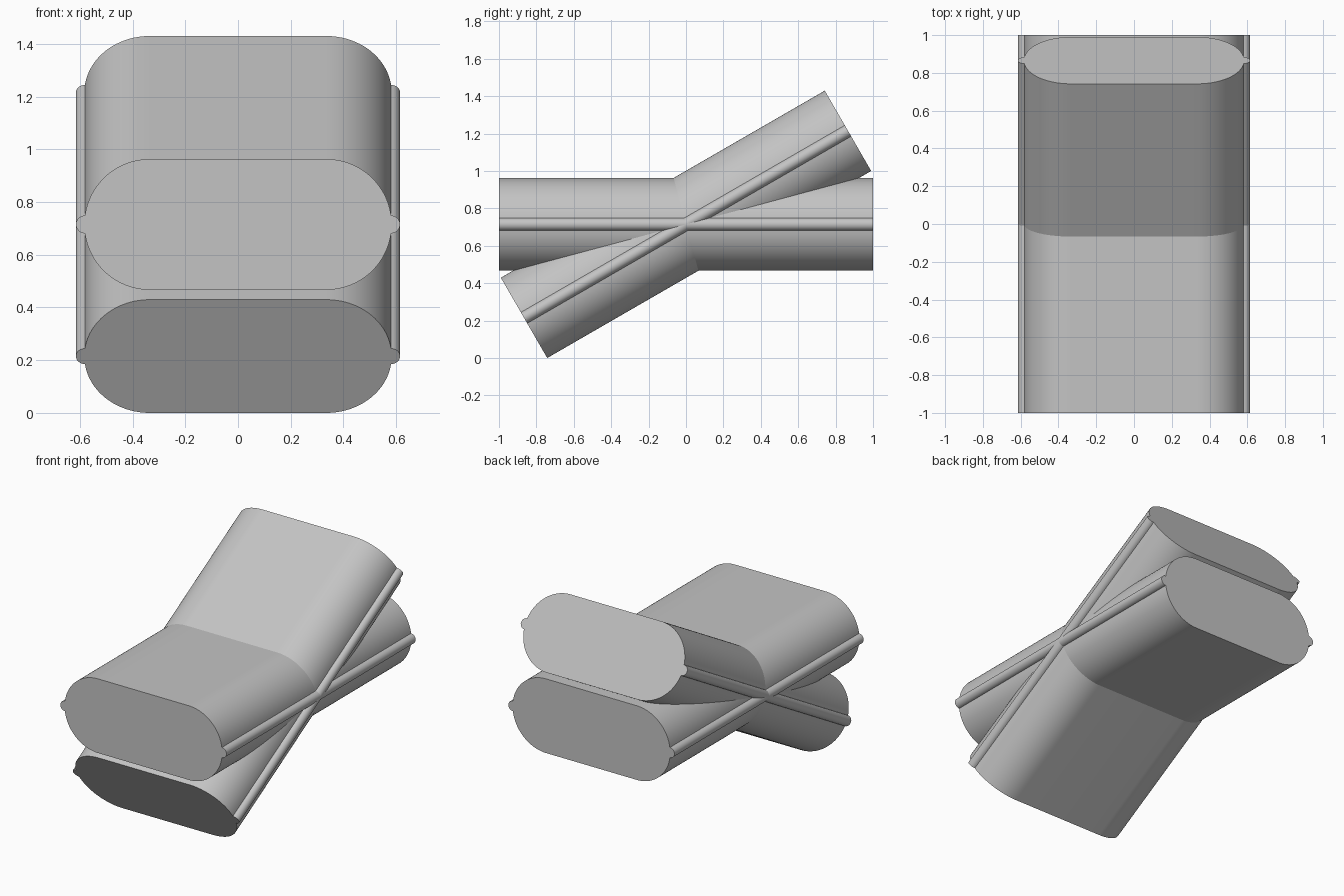
import bpy
import bmesh
from math import sin, cos, asin, pi, radians
from mathutils import Matrix

cube = bpy.data.objects.get("Cube")
if cube:
    bpy.data.objects.remove(cube, do_unlink=True)

HALF_FLAT = 0.335     # half width of the flat top and bottom
RADIUS = 0.248        # rounded sides
RIB = 0.034           # side rib radius
HALF_LENGTH = 1.0
TILT = radians(30)
CENTRE_Z = HALF_LENGTH * sin(TILT) + RADIUS * cos(TILT)

grey = bpy.data.materials.new("plain grey")
grey.use_nodes = True
colour = (0.55, 0.55, 0.55, 1)
grey.diffuse_color = colour
grey.node_tree.nodes["Principled BSDF"].inputs["Base Color"].default_value = colour


def arc(cx, r, start, end, steps):
    angles = [start + (end - start) * i / steps for i in range(steps + 1)]
    return [(cx + r * cos(a), r * sin(a)) for a in angles]


def bar_profile():
    """Rounded slot outline with a small half-round rib on each side."""
    join = asin(RIB / RADIUS)
    rib_x = HALF_FLAT + RADIUS * cos(join)
    side = (arc(HALF_FLAT, RADIUS, -pi / 2, -join, 24)
            + arc(rib_x, RIB, -pi / 2, pi / 2, 12)[1:-1]
            + arc(HALF_FLAT, RADIUS, join, pi / 2, 24))
    return side + [(-x, -z) for x, z in side]


def make_bar(name, tilt):
    bm = bmesh.new()
    ring = [bm.verts.new((x, -HALF_LENGTH, z)) for x, z in bar_profile()]
    cap = bm.faces.new(ring)
    out = bmesh.ops.extrude_face_region(bm, geom=[cap], use_keep_orig=True)
    moved = [v for v in out["geom"] if isinstance(v, bmesh.types.BMVert)]
    bmesh.ops.translate(bm, verts=moved, vec=(0, 2 * HALF_LENGTH, 0))
    bmesh.ops.recalc_face_normals(bm, faces=bm.faces)
    place = Matrix.Translation((0, 0, CENTRE_Z)) @ Matrix.Rotation(tilt, 4, "X")
    bmesh.ops.transform(bm, matrix=place, verts=bm.verts)
    mesh = bpy.data.meshes.new(name)
    bm.to_mesh(mesh)
    bm.free()
    mesh.materials.append(grey)
    bar = bpy.data.objects.new(name, mesh)
    bpy.context.collection.objects.link(bar)
    return bar


# Two identical ribbed bars crossing at the middle
bars = [make_bar("level_bar", 0), make_bar("tilted_bar", TILT)]

bpy.ops.object.select_all(action="DESELECT")
for bar in bars:
    bar.select_set(True)
bpy.context.view_layer.objects.active = bars[0]
bpy.ops.object.shade_smooth_by_angle(angle=radians(30))
